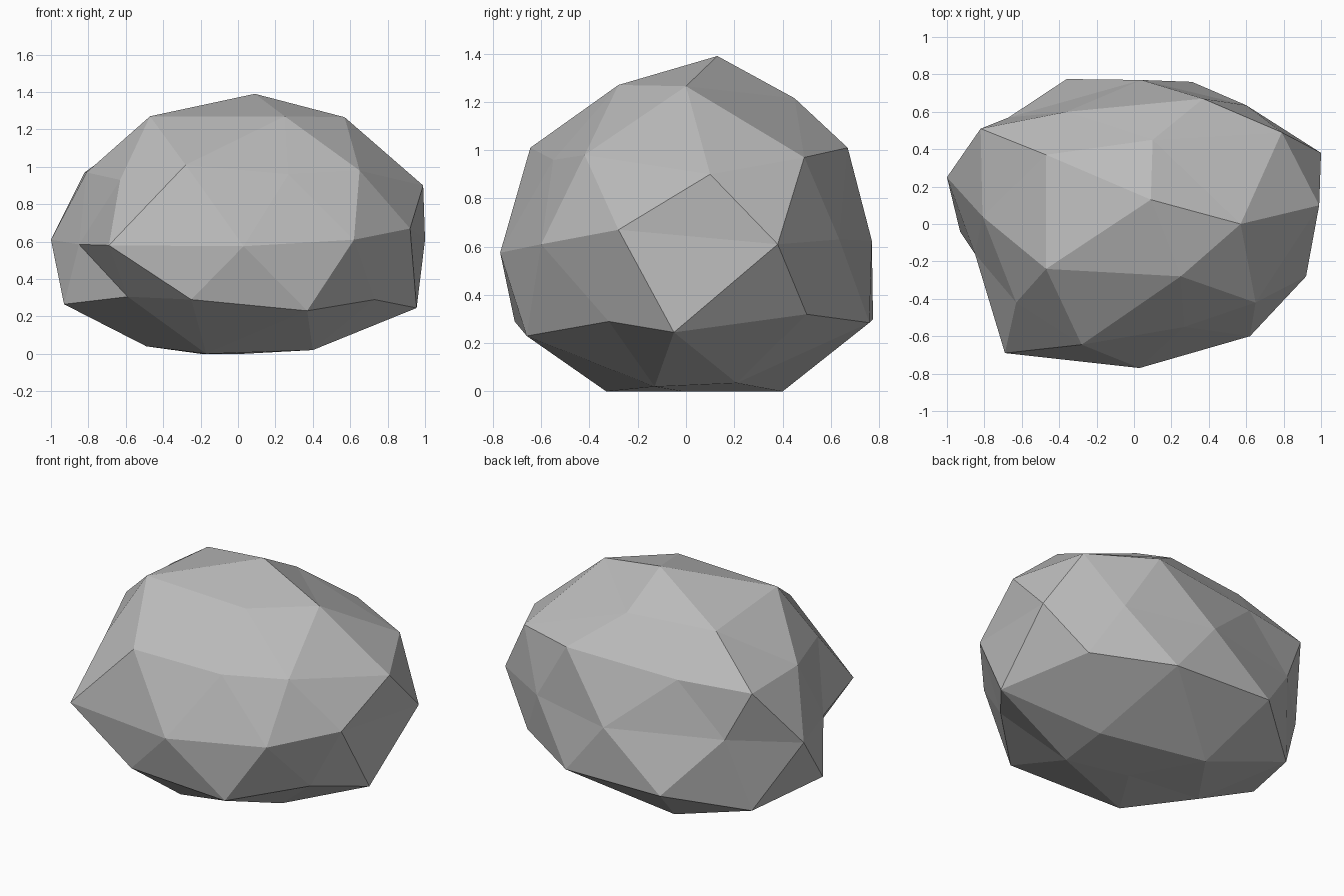
import bpy, bmesh, math

if "Cube" in bpy.data.objects:
    bpy.data.objects.remove(bpy.data.objects["Cube"])

# Stone colour
stone = bpy.data.materials.new("stone_grey")
stone.diffuse_color = (0.5, 0.5, 0.5, 1)
stone.use_nodes = True
stone.node_tree.nodes["Principled BSDF"].inputs["Base Color"].default_value = stone.diffuse_color

# Hewn corner positions, ring by ring from the base up,
# each ring counter-clockwise from +x
base = [(.03, -.01, 0)]
base_ring = [(.43, .21, .035), (-.2, .4, 0), (-.49, -.01, .04), (-.17, -.33, 0), (.4, -.13, .02)]
low_ring = [(.955, -.05, .245), (.31, .76, .285), (-.77, .44, .19), (-.59, -.42, .305), (.37, -.66, .23)]
low_corners = [(.76, .5, .32), (-.36, .775, .3), (-.93, -.04, .265), (-.25, -.71, .29), (.73, -.32, .29)]
waist = [(1, .38, .61), (.6, .635, .63), (.04, .77, .625), (-.67, .57, .66), (-1, .25, .61),
         (-.85, -.16, .585), (-.69, -.69, .58), (.03, -.77, .575), (.62, -.6, .61), (.92, -.28, .67)]
high_corners = [(.99, .1, .9), (.37, .67, 1.01), (-.82, .51, .97), (-.63, -.42, .93), (.27, -.55, .96)]
high_ring = [(.79, .49, .97), (-.36, .6, .97), (-.81, .04, .97), (-.28, -.645, 1.01), (.65, -.42, .98)]
top_ring = [(.57, 0, 1.265), (.1, .45, 1.215), (-.47, .37, 1.22), (-.47, -.24, 1.27), (.25, -.28, 1.27)]
peak = [(.09, .13, 1.39)]
corners = (base + base_ring + low_ring + low_corners + waist
           + high_corners + high_ring + top_ring + peak)


def ring_order(v):
    return round(v.co.z, 2), (math.atan2(v.co.y, v.co.x) + 0.01) % math.tau


# Boulder: a faceted ball with every corner pulled to its hewn position
bm = bmesh.new()
bmesh.ops.create_icosphere(bm, subdivisions=2, radius=1)
for v, target in zip(sorted(bm.verts, key=ring_order), corners):
    v.co = target
bmesh.ops.recalc_face_normals(bm, faces=bm.faces)

mesh = bpy.data.meshes.new("boulder")
bm.to_mesh(mesh)
bm.free()
mesh.materials.append(stone)
boulder = bpy.data.objects.new("boulder", mesh)
bpy.context.collection.objects.link(boulder)
